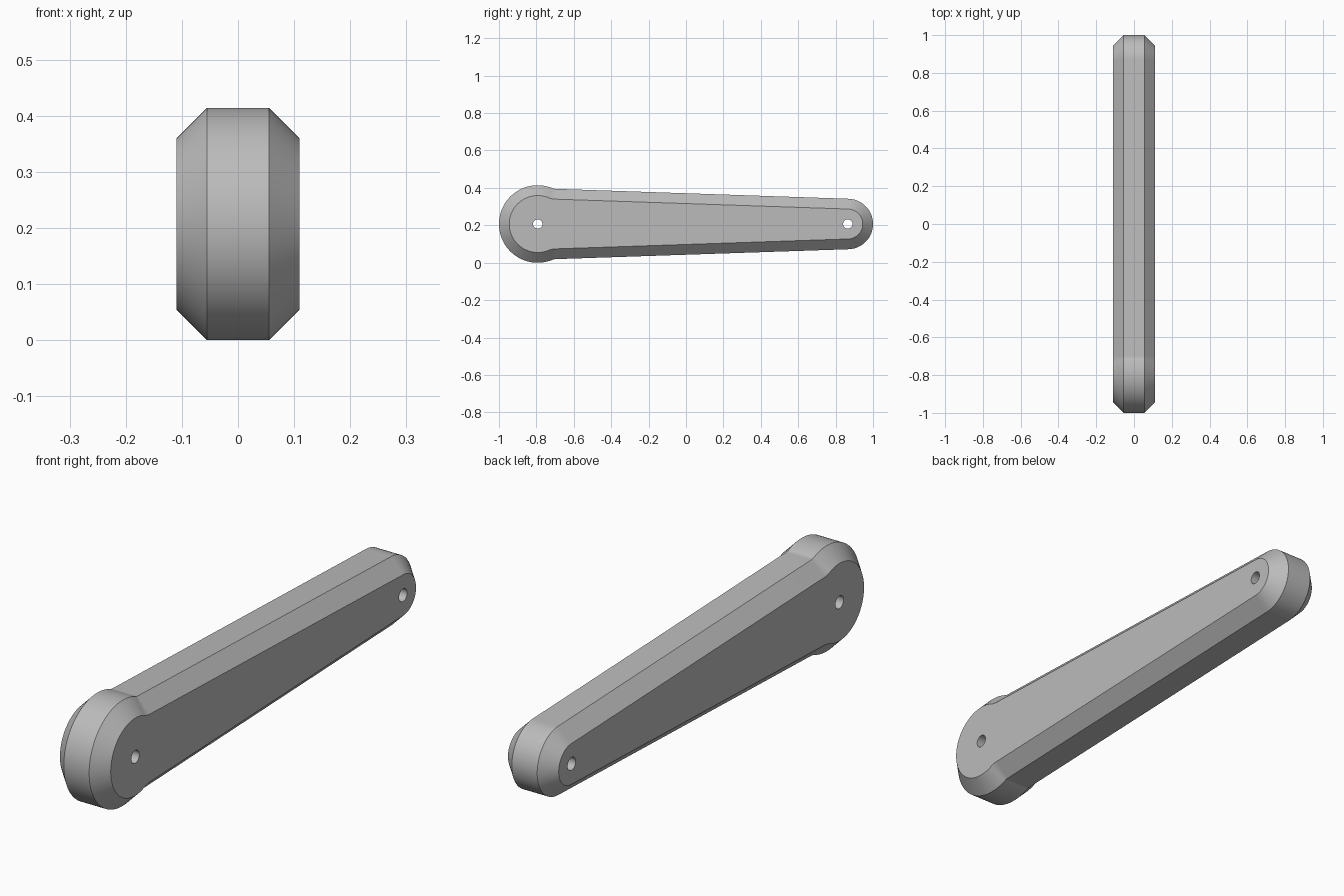
import bpy, bmesh, math
from mathutils import Vector

cube = bpy.data.objects.get("Cube")
if cube:
    bpy.data.objects.remove(cube)

# Main dimensions
BIG_R, SMALL_R, FILLET = 0.207, 0.135, 0.04
BIG_Y, SMALL_Y, MID_Z = -0.793, 0.865, 0.207
EDGE_DIST = 0.191           # distance of the straight edge from the big centre
HALF_W, CHAMFER, HOLE_R = 0.11, 0.055, 0.025

steel = bpy.data.materials.new("grey metal")
steel.use_nodes = True
grey = (0.5, 0.5, 0.5, 1)
steel.diffuse_color = grey
steel.node_tree.nodes["Principled BSDF"].inputs["Base Color"].default_value = grey


def arc(cy, cz, r, a0, a1, n):
    return [(cy + r * math.cos(a0 + (a1 - a0) * i / n),
             cz + r * math.sin(a0 + (a1 - a0) * i / n)) for i in range(n + 1)]


def outline(inset):
    """Closed arm outline as (y, z) points, shrunk evenly by the inset."""
    tilt = math.asin((EDGE_DIST - SMALL_R) / (SMALL_Y - BIG_Y))
    normal = math.pi / 2 - tilt
    # Fillet centre, touching both the big round end and the straight edge
    v = EDGE_DIST + FILLET
    u = math.sqrt((BIG_R + FILLET) ** 2 - v ** 2)
    touch = normal - math.atan2(u, v)
    fy = BIG_Y + (BIG_R + FILLET) * math.cos(touch)
    fz = (BIG_R + FILLET) * math.sin(touch)
    upper = arc(SMALL_Y, 0, SMALL_R - inset, 0, normal, 24)
    upper += arc(fy, fz, FILLET + inset, normal + math.pi, touch + math.pi, 10)
    upper += arc(BIG_Y, 0, BIG_R - inset, touch, math.pi, 40)
    lower = [(y, -z) for y, z in reversed(upper[1:-1])]
    return [(y, z + MID_Z) for y, z in upper + lower]


# Arm body: four outline rings lofted across the width
bm = bmesh.new()
rings = []
for x, inset in ((-HALF_W, CHAMFER), (-HALF_W + CHAMFER, 0),
                 (HALF_W - CHAMFER, 0), (HALF_W, CHAMFER)):
    rings.append([bm.verts.new((x, y, z)) for y, z in outline(inset)])
for a, b in zip(rings, rings[1:]):
    for i in range(len(a)):
        j = (i + 1) % len(a)
        bm.faces.new((a[i], a[j], b[j], b[i]))
bm.faces.new(rings[0])
bm.faces.new(rings[-1])
bmesh.ops.recalc_face_normals(bm, faces=bm.faces)
mesh = bpy.data.meshes.new("lever_arm")
bm.to_mesh(mesh)
bm.free()
arm = bpy.data.objects.new("lever_arm", mesh)
bpy.context.collection.objects.link(arm)
mesh.materials.append(steel)

# Pin holes through both ends
for y in (BIG_Y, SMALL_Y):
    bpy.ops.mesh.primitive_cylinder_add(vertices=32, radius=HOLE_R, depth=1,
                                        location=(0, y, MID_Z),
                                        rotation=(0, math.pi / 2, 0))
    cutter = bpy.context.object
    cutter.name = "hole_cutter"
    cutter.hide_render = True
    cutter.data.materials.append(steel)
    cut = arm.modifiers.new("pin_hole", 'BOOLEAN')
    cut.operation = 'DIFFERENCE'
    cut.solver = 'EXACT'
    cut.object = cutter
    bpy.ops.object.select_all(action='DESELECT')
    arm.select_set(True)
    bpy.context.view_layer.objects.active = arm
    bpy.ops.object.modifier_apply(modifier=cut.name)
    bpy.data.objects.remove(cutter)

bpy.ops.object.shade_smooth_by_angle(angle=math.radians(30))
